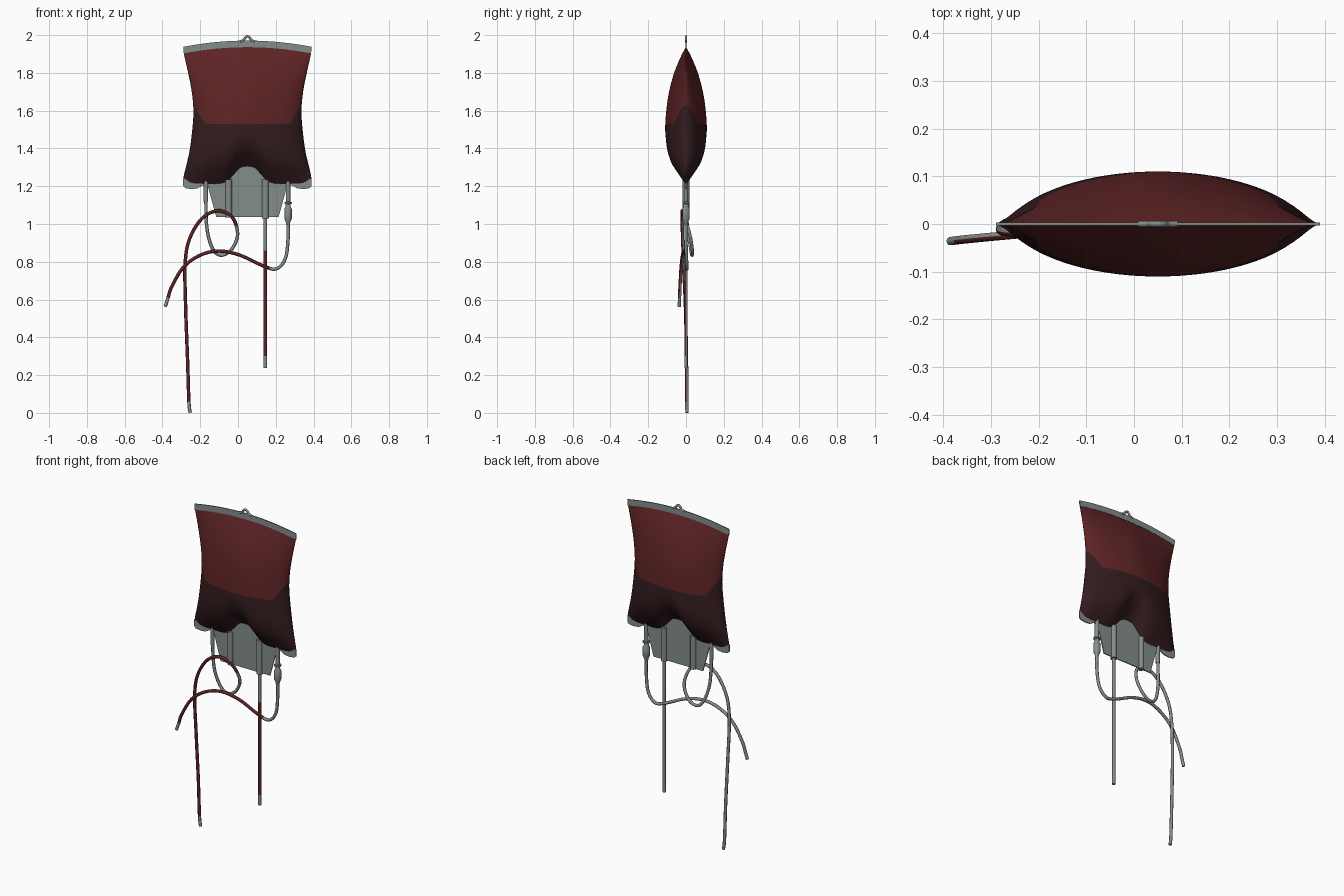
import bpy, bmesh, math
from mathutils import Vector

if "Cube" in bpy.data.objects:
    bpy.data.objects.remove(bpy.data.objects["Cube"])

CX = 0.05  # centre line of the bag


def material(name, rgb):
    m = bpy.data.materials.new(name)
    m.diffuse_color = (*rgb, 1)
    m.use_nodes = True
    m.node_tree.nodes["Principled BSDF"].inputs["Base Color"].default_value = m.diffuse_color
    return m


GREY = material("clear_grey_plastic", (0.23, 0.27, 0.26))
RED = material("upper_red", (0.11, 0.017, 0.018))
DARK = material("lower_dark_red", (0.033, 0.0115, 0.013))


def finish(bm, name, mats, angle=40):
    bmesh.ops.recalc_face_normals(bm, faces=bm.faces)
    me = bpy.data.meshes.new(name)
    bm.to_mesh(me)
    bm.free()
    for m in mats:
        me.materials.append(m)
    for p in me.polygons:
        p.use_smooth = True
    me.set_sharp_from_angle(angle=math.radians(angle))
    ob = bpy.data.objects.new(name, me)
    bpy.context.collection.objects.link(ob)
    return ob


def interp(table, x):
    """Smooth interpolation through (x, value) pairs, rising x."""
    n = len(table)
    if x <= table[0][0]:
        return table[0][1]
    for i in range(n - 1):
        (x0, y0), (x1, y1) = table[i], table[i + 1]
        if x <= x1:
            def slope(k):
                a, b = table[max(k - 1, 0)], table[min(k + 1, n - 1)]
                return (b[1] - a[1]) / (b[0] - a[0])
            h = x1 - x0
            t = (x - x0) / h
            return ((2*t**3 - 3*t*t + 1) * y0 + (t**3 - 2*t*t + t) * h * slope(i)
                    + (3*t*t - 2*t**3) * y1 + (t**3 - t*t) * h * slope(i + 1))
    return table[-1][1]


# Filled bag: two pillow sides, rows split exactly at the colour line
HALF_WIDTH = [(1.21, .34), (1.25, .338), (1.38, .308), (1.5, .292), (1.6, .286),
              (1.7, .295), (1.8, .314), (1.91, .338), (1.95, .34)]
BOTTOM = [(0, 1.303), (.12, 1.295), (.2, 1.265), (.3, 1.228), (.4, 1.212),
          (.7, 1.208), (.9, 1.213), (1, 1.238)]
DEPTH = [(0, 0), (.03, .018), (.07, .042), (.15, .083), (.23, .104), (.3, .11), (.4, .108),
         (.5, .102), (.62, .09), (.77, .065), (.9, .032), (1, 0)]


def bag():
    bm = bmesh.new()
    cols, low, high = 56, 24, 24
    for side in (-1, 1):
        grid = []
        for i in range(cols + 1):
            u = math.sin(math.pi / 2 * (2 * i / cols - 1))
            zb, zt = interp(BOTTOM, abs(u)), 1.907 + .033 * (1 - u * u)
            line = 1.53 + .1 * max(0, (abs(u) - .78) / .22)
            col = []
            for j in range(low + high + 1):
                if j <= low:
                    z = zb + (line - zb) * j / low
                else:
                    z = line + (zt - line) * (j - low) / high
                v = (z - zb) / (zt - zb)
                y = interp(DEPTH, v) * max(0, 1 - u * u) ** .55
                col.append(bm.verts.new((CX + u * interp(HALF_WIDTH, z), side * y, z)))
            grid.append(col)
        for i in range(cols):
            for j in range(low + high):
                f = bm.faces.new((grid[i][j], grid[i+1][j], grid[i+1][j+1], grid[i][j+1]))
                f.material_index = 1 if j < low else 0
    bmesh.ops.remove_doubles(bm, verts=bm.verts, dist=1e-5)
    finish(bm, "blood_bag", [RED, DARK], 60)


bag()


# Thin welded sheets
def sheet(name, outline, thick=.006):
    bm = bmesh.new()
    f = bm.faces.new([bm.verts.new((x, -thick / 2, z)) for x, z in outline])
    ext = bmesh.ops.extrude_face_region(bm, geom=[f])
    for v in ext["geom"]:
        if isinstance(v, bmesh.types.BMVert):
            v.co.y += thick
    finish(bm, name, [GREY])


us = [k / 10 - 1 for k in range(21)]
sheet("top_seal", [(CX + .34 * u, 1.938 + .033 * (1 - u * u)) for u in us]
      + [(CX + .337 * u, 1.903 + .033 * (1 - u * u)) for u in reversed(us)])

half = [(0, 1.32), (.06, 1.3), (.11, 1.245), (.2, 1.225), (.3, 1.225), (.34, 1.242), (.34, 1.2),
        (.33, 1.19), (.3, 1.185), (.265, 1.188), (.235, 1.205), (.21, 1.2), (.165, 1.037)]
sheet("bottom_seal_tab", [(CX + x, z) for x, z in half]
      + [(CX - x, z) for x, z in reversed(half[1:])])


# Swept tubes; front faces inside the blood range are red, the rest grey
def tube(name, pts, radii, blood=None, smooth=True, sides=10):
    pts = [Vector(p) for p in pts]
    n = len(pts)
    if not isinstance(radii, (list, tuple)):
        radii = [radii] * n
    path = []
    steps = 6 if smooth else 1
    for i in range(n - 1):
        p0, p1, p2, p3 = pts[max(i-1, 0)], pts[i], pts[i+1], pts[min(i+2, n-1)]
        for s in range(steps):
            t = s / steps
            path.append((.5 * (2*p1 + (p2-p0)*t + (2*p0-5*p1+4*p2-p3)*t*t
                               + (3*p1-p0-3*p2+p3)*t**3),
                         radii[i] + (radii[i+1] - radii[i]) * t))
    path.append((pts[-1], radii[-1]))
    bm = bmesh.new()
    rings = []
    for k, (p, r) in enumerate(path):
        tan = (path[min(k+1, len(path)-1)][0] - path[max(k-1, 0)][0]).normalized()
        a = tan.cross(Vector((0, 1, 0))).normalized()
        b = a.cross(tan)
        rings.append([bm.verts.new(p + r * (math.cos(w) * a + math.sin(w) * b))
                      for w in (2 * math.pi * q / sides for q in range(sides))])
    for k in range(len(rings) - 1):
        mid = (path[k][0] + path[k+1][0]) / 2
        for q in range(sides):
            f = bm.faces.new((rings[k][q], rings[k][(q+1) % sides],
                              rings[k+1][(q+1) % sides], rings[k+1][q]))
            if blood and blood[0] <= k / steps < blood[1]:
                if f.calc_center_median().y < mid.y + .001:
                    f.material_index = 1
    bm.faces.new(rings[0])
    bm.faces.new(rings[-1])
    finish(bm, name, [GREY, RED])


# Hanging eyelet
tube("hanging_loop", [(.01, 0, 1.966), (.03, 0, 1.974), (.038, 0, 1.987), (.05, 0, 1.993),
                      (.062, 0, 1.987), (.07, 0, 1.974), (.09, 0, 1.966)], .0065)

# Ports along the bottom seal
for name, x, r, z in (("left_tube_port", -.17, .012, 1.12), ("left_port", -.05, .018, 1.035),
                      ("right_port", .145, .018, 1.03), ("right_tube_port", .265, .012, 1.11)):
    tube(name, [(x, 0, 1.235), (x, 0, z)], r, smooth=False, sides=14)

# Connector on the right tube
prof = [(1.118, .012), (1.117, .02), (1.108, .02), (1.107, .013), (1.09, .014), (1.08, .02),
        (1.03, .02), (1.01, .012), (.99, .009)]
tube("tube_connector", [(.265, 0, z) for z, r in prof], [r for z, r in prof],
     smooth=False, sides=14)

# Straight tube
tube("straight_tube", [(.145, 0, z) for z in (1.04, .86, .58, .3, .238)], .0095, (1, 3))

# Looped tube on the left
tube("looped_tube", [(-.17, 0, 1.14), (-.165, .008, .98), (-.135, .025, .87), (-.09, .032, .835),
                     (-.035, .033, .865), (-.002, .02, .945), (-.03, -.008, 1.035),
                     (-.105, -.02, 1.07), (-.19, -.021, 1.03), (-.257, -.018, .92),
                     (-.28, -.013, .785), (-.277, -.003, .55), (-.267, .003, .28),
                     (-.26, .004, .06), (-.253, .005, .001)], .009, (5.5, 13))

# Wavy tube on the right
tube("wavy_tube", [(.265, 0, 1.0), (.265, 0, .92), (.25, .003, .815), (.2, .005, .762),
                   (.125, .003, .782), (.01, 0, .835), (-.1, -.008, .857), (-.2, -.018, .835),
                   (-.29, -.026, .77), (-.352, -.032, .665), (-.37, -.034, .61),
                   (-.385, -.036, .563)], .009, (3.5, 10))
